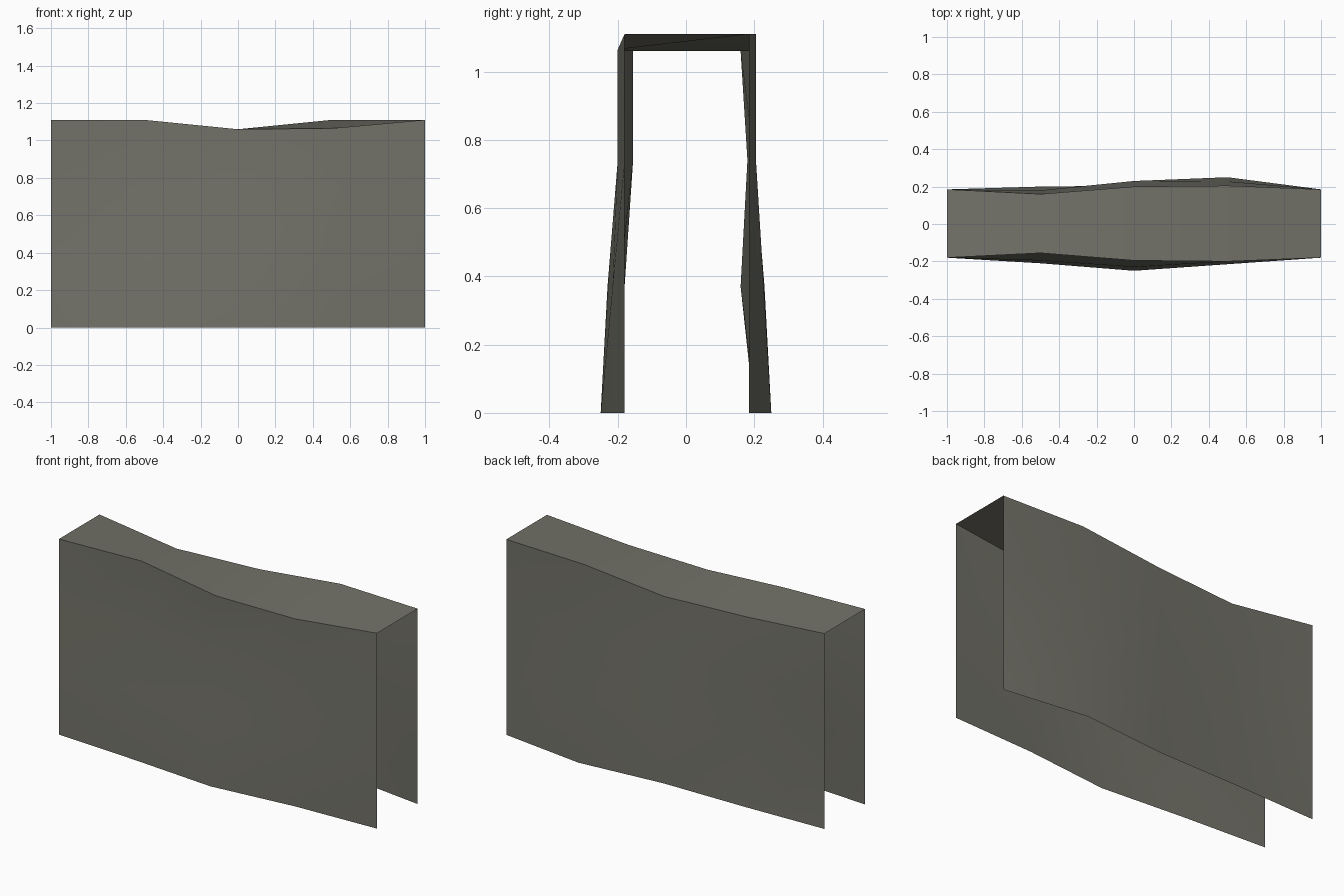
import bpy, bmesh

if "Cube" in bpy.data.objects:
    bpy.data.objects.remove(bpy.data.objects["Cube"])

# Single stone-grey colour
stone = bpy.data.materials.new("stone_grey")
stone.diffuse_color = (0.17, 0.168, 0.14, 1)
stone.use_nodes = True
stone.node_tree.nodes["Principled BSDF"].inputs["Base Color"].default_value = stone.diffuse_color

XS = [-1, -0.5, 0, 0.5, 1]
ZS = [0, 0.37, 0.74]                       # lower rows; the rim has its own heights

# Distance of each side from the centre plane: one row per height, one value per x
FRONT = [[.18, .21, .25, .20, .18],
         [.18, .195, .23, .215, .18],
         [.18, .155, .19, .20, .18],
         [.18, .155, .195, .20, .18]]
BACK = [[.185, .20, .205, .25, .185],
        [.185, .16, .23, .228, .185],
        [.185, .18, .20, .205, .185],
        [.185, .16, .20, .205, .185]]
FRONT_RIM = [1.11, 1.11, 1.06, 1.065, 1.11]
BACK_RIM = [1.11, 1.06, 1.06, 1.11, 1.11]

bm = bmesh.new()


def side_rows(depths, rim, sign):
    """Rows of vertices for one uneven wall side, bottom to rim."""
    return [[bm.verts.new((x, sign * d, ZS[r] if r < 3 else rim[i]))
             for i, (x, d) in enumerate(zip(XS, row))]
            for r, row in enumerate(depths)]


# Loop up the front, across the top and down the back (ends and underside open)
rows = side_rows(FRONT, FRONT_RIM, -1) + side_rows(BACK, BACK_RIM, 1)[::-1]
for low, high in zip(rows, rows[1:]):
    for i in range(len(XS) - 1):
        bm.faces.new((low[i], low[i + 1], high[i + 1], high[i]))

mesh = bpy.data.meshes.new("stone_wall")
bm.to_mesh(mesh)
bm.free()
mesh.materials.append(stone)
wall = bpy.data.objects.new("stone_wall", mesh)
bpy.context.collection.objects.link(wall)

# Soft undulating sides, crisp rim
bpy.context.view_layer.objects.active = wall
wall.select_set(True)
bpy.ops.object.shade_smooth_by_angle(angle=0.6)
